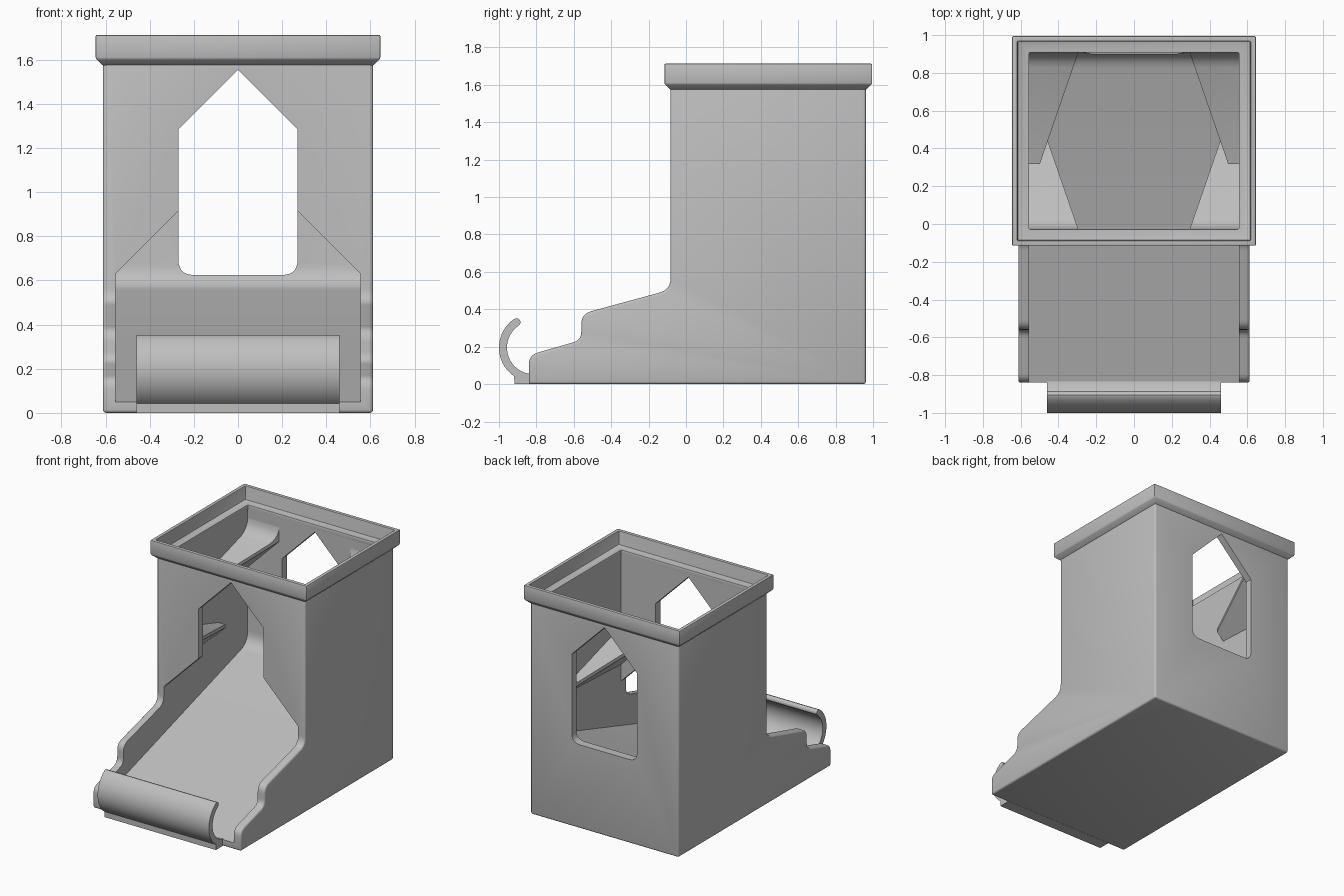
import bpy, bmesh
from math import cos, sin, radians, sqrt
from mathutils import Vector

cube = bpy.data.objects.get("Cube")
if cube:
    bpy.data.objects.remove(cube, do_unlink=True)

GREY = (0.52, 0.52, 0.52, 1.0)
mat = bpy.data.materials.new("plain grey")
mat.use_nodes = True
mat.diffuse_color = GREY
mat.node_tree.nodes["Principled BSDF"].inputs["Base Color"].default_value = GREY

INNER = 0.555                      # half width of the hollow
FRONT_IN, BACK_IN = -0.0275, 0.9075


def ramp(y):
    return 0.05 + 0.305 * (y + 0.84)


def finish(name, bm):
    bmesh.ops.recalc_face_normals(bm, faces=bm.faces)
    mesh = bpy.data.meshes.new(name)
    bm.to_mesh(mesh)
    bm.free()
    mesh.materials.append(mat)
    ob = bpy.data.objects.new(name, mesh)
    bpy.context.collection.objects.link(ob)
    return ob


def loft(name, rings, loop=False):
    """Skin a list of matching closed rings; cap the ends unless looped."""
    bm = bmesh.new()
    rows = [[bm.verts.new(p) for p in ring] for ring in rings]
    n = len(rows[0])
    pairs = list(zip(rows, rows[1:])) + ([(rows[-1], rows[0])] if loop else [])
    for a, b in pairs:
        for i in range(n):
            j = (i + 1) % n
            bm.faces.new((a[i], a[j], b[j], b[i]))
    if not loop:
        bm.faces.new(rows[0])
        bm.faces.new(rows[-1])
    return finish(name, bm)


def rounded(points, steps=7):
    """Round the corners of (a, b, radius) points."""
    out = []
    for i, (a, b, r) in enumerate(points):
        p = Vector((a, b))
        if not r:
            out.append(p)
            continue
        u = p + (Vector(points[i - 1][:2]) - p).normalized() * r
        v = p + (Vector(points[(i + 1) % len(points)][:2]) - p).normalized() * r
        for k in range(steps + 1):
            t = k / steps
            out.append(u * (1 - t) ** 2 + p * 2 * t * (1 - t) + v * t * t)
    return out


def prism_x(name, pts, half):
    return loft(name, [[(x, a, b) for a, b in pts] for x in (-half, half)])


def prism_y(name, pts, y0, y1):
    return loft(name, [[(a, y, b) for a, b in pts] for y in (y0, y1)])


def activate(ob):
    bpy.ops.object.select_all(action='DESELECT')
    ob.select_set(True)
    bpy.context.view_layer.objects.active = ob


def modify(ob, kind, **settings):
    activate(ob)
    mod = ob.modifiers.new(kind.lower(), kind)
    for key, value in settings.items():
        setattr(mod, key, value)
    bpy.ops.object.modifier_apply(modifier=mod.name)


def cut(ob, cutter):
    cutter.hide_render = True
    modify(ob, 'BOOLEAN', operation='DIFFERENCE', solver='EXACT', object=cutter)
    bpy.data.objects.remove(cutter, do_unlink=True)


def smooth(ob):
    activate(ob)
    bpy.ops.object.shade_smooth_by_angle(angle=radians(32))


def mirrored(half):
    return half + [(-x, z, r) for x, z, r in reversed(half) if x]


# Tower body with stepped side walls
body = prism_x("tower_body", rounded([
    (-0.84, 0, 0), (-0.84, 0.155, 0.05), (-0.56, 0.235, 0.045),
    (-0.56, 0.375, 0.055), (-0.083, 0.505, 0.06), (-0.083, 1.595, 0),
    (0.962, 1.595, 0), (0.962, 0, 0)]), 0.612)
modify(body, 'BEVEL', width=0.014, segments=3, limit_method='ANGLE',
       angle_limit=radians(40))

# Hollow shaft with a sloping floor curving into the back wall
cut(body, prism_x("shaft_cutter", rounded([
    (FRONT_IN, ramp(FRONT_IN), 0), (BACK_IN, ramp(BACK_IN), 0.09),
    (BACK_IN, 1.8, 0), (FRONT_IN, 1.8, 0)]), INNER))

# Front opening, its lower edge following the ramp
arch = [(x, z) for x, z, r in mirrored([
    (INNER, 0, 0), (INNER, 0.63, 0), (0.27, 0.915, 0),
    (0.27, 1.285, 0), (0, 1.555, 0)])]
cut(body, loft("front_cutter", [
    [(x, y, z or ramp(y)) for x, z in arch] for y in (-0.98, FRONT_IN + 0.01)]))

# Back window with rounded lower corners
window = rounded(mirrored([(0.27, 0.625, 0.07), (0.27, 1.285, 0), (0, 1.555, 0)]))
cut(body, prism_y("window_cutter", window, 0.82, 1.1))
smooth(body)


# Collar: a chamfered rim with a recessed ledge
def rect(hx, hy, z):
    return [(sx * hx, 0.44 + sy * hy, z)
            for sx, sy in ((-1, -1), (1, -1), (1, 1), (-1, 1))]


collar = loft("top_collar", [
    rect(0.611, 0.521, 1.573), rect(0.645, 0.555, 1.605), rect(0.645, 0.555, 1.713),
    rect(0.617, 0.527, 1.713), rect(0.617, 0.527, 1.61), rect(INNER, 0.4675, 1.61),
    rect(INNER, 0.4675, 1.573)], loop=True)
modify(collar, 'BEVEL', width=0.006, segments=2, limit_method='ANGLE',
       angle_limit=radians(40))
smooth(collar)


# Pairs of sloping baffles, each braced to the side walls at 45 degrees
def baffles(name, wall, direction, height):
    rings = []
    for d in (-0.02, 0, 0.005, 0.015, 0.03, 0.05, 0.08, 0.59):
        t = max(0, 1 - max(d, 0) / 0.08)
        z = height - 0.3 * d
        top = z + 0.08 * (1 - sqrt(1 - t * t))
        edge = 0.295 + 0.345 * d
        side = INNER + 0.02
        y = wall + direction * d
        rings.append([(side, y, top), (edge, y, top), (edge, y, z - 0.025),
                      (side, y, z - 0.025 - (side - edge))])
    ob = loft(name, rings)
    modify(ob, 'MIRROR', use_axis=(True, False, False))
    smooth(ob)


baffles("lower_baffles", FRONT_IN, 1, 1.04)
baffles("upper_baffles", BACK_IN, -1, 1.43)


# Curved catch lip at the foot of the ramp
def arc(radius, start, end, steps=20):
    angles = [radians(start + (end - start) * i / steps) for i in range(steps + 1)]
    return [(-0.815 + radius * cos(a), 0.195 + radius * sin(a)) for a in angles]


tip = [(-0.815 + 0.1635 * cos(radians(124)) + 0.0215 * cos(radians(a)),
        0.195 + 0.1635 * sin(radians(124)) + 0.0215 * sin(radians(a)))
       for a in (-20, 10, 34, 60, 90)]
lip = prism_x("catch_lip", arc(0.142, 262, 124) + tip + arc(0.185, 124, 236)
              + [(-0.918, 0), (-0.83, 0), (-0.83, 0.048)], 0.46)
smooth(lip)
